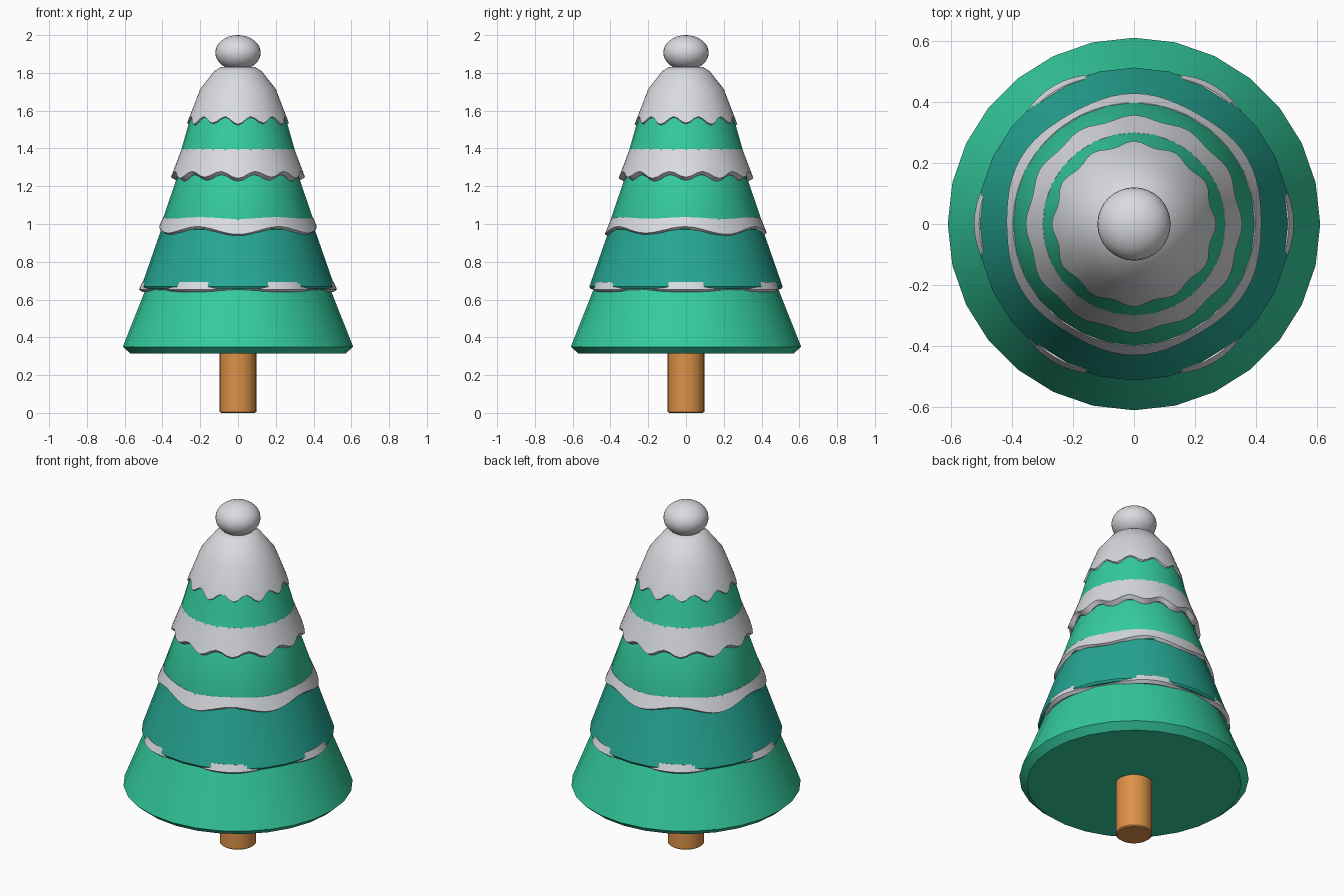
import bpy, math
from math import cos, sin, pi

if "Cube" in bpy.data.objects:
    bpy.data.objects.remove(bpy.data.objects["Cube"])


def material(name, rgb):
    m = bpy.data.materials.new(name)
    m.diffuse_color = (*rgb, 1)
    m.use_nodes = True
    m.node_tree.nodes["Principled BSDF"].inputs["Base Color"].default_value = m.diffuse_color
    return m


GREEN = material("leaf green", (0.034, 0.60, 0.34))
TEAL = material("leaf teal", (0.019, 0.385, 0.295))
SNOW = material("snow", (0.70, 0.71, 0.74))
WOOD = material("trunk wood", (0.72, 0.285, 0.065))


def finish(obj, mat, angle):
    obj.data.materials.append(mat)
    bpy.ops.object.select_all(action='DESELECT')
    obj.select_set(True)
    bpy.context.view_layer.objects.active = obj
    bpy.ops.object.shade_smooth_by_angle(angle=math.radians(angle))


def lathe(name, profile, n, mat, ring=False, angle=35):
    """Revolve profile(theta) -> [(r, z)...] bottom to top; ring closes the section."""
    verts, faces = [], []
    for i in range(n):
        t = 2 * pi * i / n
        section = profile(t)
        verts += [(r * cos(t), r * sin(t), z) for r, z in section]
    k = len(section)
    for i in range(n):
        a, b = i * k, (i + 1) % n * k
        for j in range(k if ring else k - 1):
            j2 = (j + 1) % k
            faces.append((a + j, b + j, b + j2, a + j2))
    if not ring:
        faces.append([i * k for i in reversed(range(n))])
        faces.append([i * k + k - 1 for i in range(n)])
    me = bpy.data.meshes.new(name)
    me.from_pydata(verts, [], faces)
    obj = bpy.data.objects.new(name, me)
    bpy.context.collection.objects.link(obj)
    finish(obj, mat, angle)
    return obj


# Trunk
lathe("trunk", lambda t: [(0.09, 0), (0.097, 0.006), (0.097, 0.34)], 32, WOOD)

# Branch tiers, each with a small bevelled lower lip
tiers = [
    ("bottom_tier", GREEN, [(0.57, 0.315), (0.61, 0.35), (0.475, 0.69)]),
    ("second_tier", TEAL, [(0.465, 0.648), (0.505, 0.657), (0.512, 0.668), (0.398, 0.995)]),
    ("third_tier", GREEN, [(0.38, 0.963), (0.41, 0.973), (0.412, 0.985), (0.315, 1.27)]),
    ("top_tier", GREEN, [(0.30, 1.25), (0.335, 1.27), (0.25, 1.57)]),
]
for name, mat, prof in tiers:
    lathe(name, lambda t, p=prof: p, 28, mat)


def wave(t, n, start=0.0):
    """1 at a drip, -1 between drips, slightly uneven."""
    return 0.85 * cos(n * (t - start)) + 0.15 * cos(n / 2 * (t - start))


# Snow cap with a scalloped lower edge
def cap(t):
    z = 1.55 - 0.022 * wave(t, 12, -pi / 2)
    r = 0.2 + (1.715 - z) * 0.385
    return [(r - 0.028, z - 0.018), (r, z), (0.2, 1.715), (0.125, 1.81), (0.088, 1.832)]


lathe("snow_cap", cap, 72, SNOW, angle=50)


# Upper snow band
def upper_band(t):
    w = wave(t, 12, -pi / 2)
    z = 1.262 - 0.02 * w
    return [(0.29, z), (0.326, z - 0.018), (0.35 + 0.007 * w, z), (0.298, 1.398), (0.27, 1.39)]


lathe("upper_snow_band", upper_band, 72, SNOW, ring=True, angle=50)


# Middle snow band
def middle_band(t):
    w = wave(t, 6, -pi / 2)
    z = 0.968 - 0.022 * w
    return [(0.36, z), (0.404, z - 0.015), (0.423 + 0.007 * w, z),
            (0.397, 1.032 - 0.005 * w), (0.36, 1.02)]


lathe("middle_snow_band", middle_band, 72, SNOW, ring=True, angle=50)


# Lowest band: only its six drips poke out of the second tier
def lower_band(t):
    d = 0.016 * (cos(6 * t) - 0.25)
    return [(0.46, 0.66), (0.495 + d, 0.642 - 0.2 * d), (0.512 + d, 0.654),
            (0.500 + 0.6 * d, 0.692), (0.46, 0.68)]


lathe("lower_snow_patches", lower_band, 96, SNOW, ring=True, angle=50)

# Snowball on top
bpy.ops.mesh.primitive_uv_sphere_add(segments=32, ring_count=16, radius=1, location=(0, 0, 1.907))
ball = bpy.context.object
ball.name = "top_ball"
ball.scale = (0.12, 0.12, 0.093)
finish(ball, SNOW, 40)
